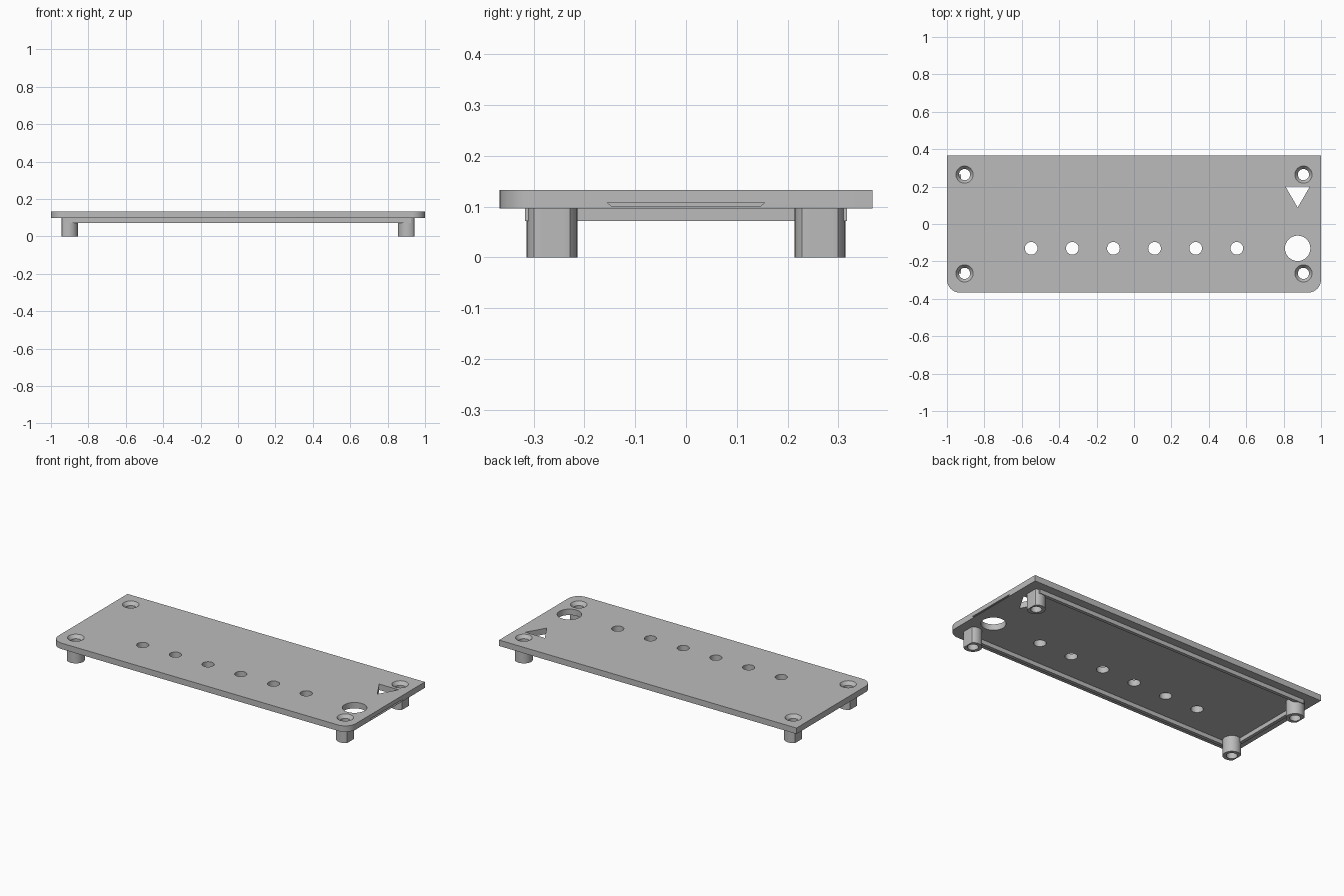
import bpy, bmesh
from math import cos, sin, pi, radians

if "Cube" in bpy.data.objects:
    bpy.data.objects.remove(bpy.data.objects["Cube"], do_unlink=True)

# Material
grey = bpy.data.materials.new("plain grey")
grey.use_nodes = True
COLOUR = (0.5, 0.5, 0.5, 1)
grey.diffuse_color = COLOUR
grey.node_tree.nodes["Principled BSDF"].inputs["Base Color"].default_value = COLOUR

# Main heights and positions
BASE, TOP, RIM = 0.097, 0.133, 0.072
HALF_Y = 0.367
POST_X, POST_Y = 0.906, 0.264
CORNERS = [(sx, sy) for sx in (-1, 1) for sy in (-1, 1)]


def arc(cx, cy, r, start=0, end=2 * pi, n=32, closed=True):
    count = n if closed else n + 1
    return [(cx + r * cos(start + (end - start) * i / n),
             cy + r * sin(start + (end - start) * i / n)) for i in range(count)]


def loft(bm, sections):
    """Closed solid through (outline, height) sections, from low to high."""
    rings = [[bm.verts.new((x, y, z)) for x, y in pts] for pts, z in sections]
    n = len(rings[0])
    for low, high in zip(rings, rings[1:]):
        for i in range(n):
            j = (i + 1) % n
            bm.faces.new((low[i], low[j], high[j], high[i]))
    bm.faces.new(rings[0][::-1])
    bm.faces.new(rings[-1])


def make(name, *solids):
    bm = bmesh.new()
    for sections in solids:
        loft(bm, sections)
    bmesh.ops.recalc_face_normals(bm, faces=bm.faces)
    mesh = bpy.data.meshes.new(name)
    bm.to_mesh(mesh)
    bm.free()
    mesh.materials.append(grey)
    ob = bpy.data.objects.new(name, mesh)
    bpy.context.collection.objects.link(ob)
    return ob


def activate(ob):
    bpy.ops.object.select_all(action='DESELECT')
    ob.select_set(True)
    bpy.context.view_layer.objects.active = ob


def cut(ob, cutter):
    activate(ob)
    mod = ob.modifiers.new("holes", 'BOOLEAN')
    mod.operation = 'DIFFERENCE'
    mod.solver = 'EXACT'
    mod.object = cutter
    bpy.ops.object.modifier_apply(modifier=mod.name)


def box(x0, x1, y0, y1):
    return [(x0, y0), (x1, y0), (x1, y1), (x0, y1)]


# Cover plate with two rounded front corners
R = 0.07
outline = (arc(-1 + R, -HALF_Y + R, R, pi, 1.5 * pi, 10, False)
           + arc(1 - R, -HALF_Y + R, R, 1.5 * pi, 2 * pi, 10, False)
           + [(1, HALF_Y), (-1, HALF_Y)])
plate = make("cover_plate", [(outline, BASE), (outline, TOP)])

# Locating rim under the plate, open at the right end
rim_parts = [box(-0.925, 0.925, -0.317, -0.297),
             box(-0.925, 0.925, 0.297, 0.317),
             box(-0.945, -0.925, -POST_Y, POST_Y)]
rim = make("locating_rim", *[[(b, RIM), (b, BASE)] for b in rim_parts])

# Screw posts with a flat on the outer end
posts = []
for sx, sy in CORNERS:
    ring = [(sx * (POST_X + min(x, 0.037)), sy * POST_Y + y)
            for x, y in arc(0, 0, 0.05)]
    side = ("left" if sx > 0 else "right")
    end = ("back" if sy > 0 else "front")
    posts.append(make(f"{end}_{side}_post", [(ring, 0), (ring, BASE)]))

# Countersunk screw bores
bores = []
for sx, sy in CORNERS:
    small, large = [arc(sx * POST_X, sy * POST_Y, r) for r in (0.03, 0.046)]
    bores.append([(small, -0.05), (small, TOP - 0.02), (large, TOP), (large, 0.2)])

# Row of round holes, large round hole, triangular hole
openings = [arc(-0.55 + 0.22 * i, -0.13, 0.034) for i in range(6)]
openings += [arc(0.875, -0.13, 0.068),
             [(0.81, 0.2), (0.875, 0.088), (0.94, 0.2)]]
holes = [[(pts, 0.05), (pts, 0.2)] for pts in openings]

# Shallow pry slot in the end edge
slot = [(box(0.98, 1.02, -0.145, 0.145), 0.1),
        (box(0.98, 1.02, -0.155, 0.155), 0.108)]

cutter = make("hole_cutter", *bores, *holes, slot)
cutter.hide_render = True
for ob in [plate] + posts:
    cut(ob, cutter)
bpy.data.objects.remove(cutter, do_unlink=True)

for ob in [plate, rim] + posts:
    activate(ob)
    bpy.ops.object.shade_smooth_by_angle(angle=radians(30))
